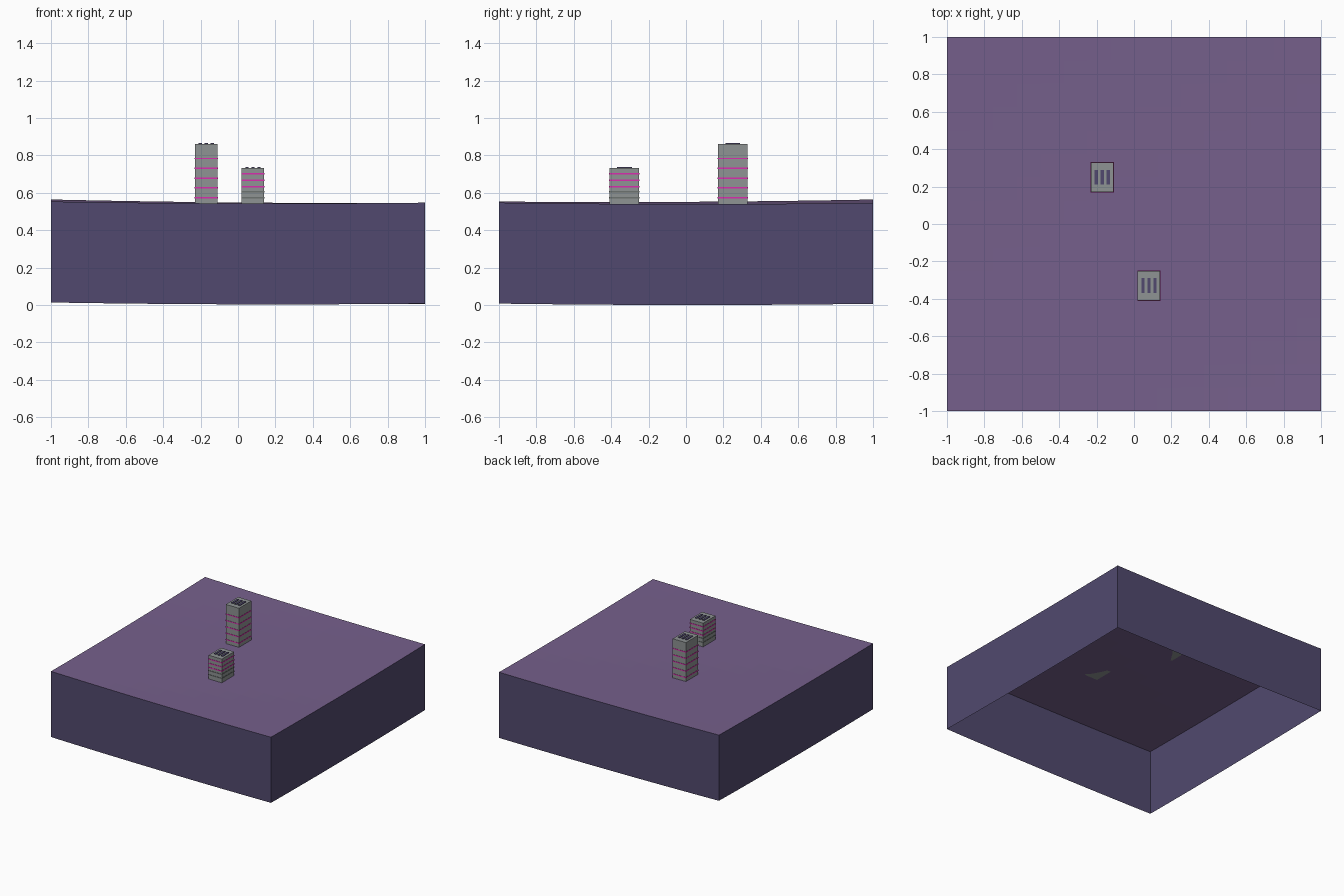
import bpy
import bmesh

cube = bpy.data.objects.get("Cube")
if cube:
    bpy.data.objects.remove(cube, do_unlink=True)


def make_material(name, srgb):
    color = [(c / 255 / 12.92) if c < 11 else ((c / 255 + 0.055) / 1.055) ** 2.4 for c in srgb] + [1]
    mat = bpy.data.materials.new(name)
    mat.use_nodes = True
    mat.diffuse_color = color
    mat.node_tree.nodes["Principled BSDF"].inputs["Base Color"].default_value = color
    return mat


PURPLE = make_material("ground purple", (118, 96, 140))
INDIGO = make_material("earth indigo", (81, 73, 110))
GREY = make_material("concrete grey", (142, 147, 147))
PINK = make_material("neon pink", (218, 45, 175))
SLATE = make_material("dull slate", (108, 114, 112))
WALL_DEPTH = 0.5395


def add_object(name, bm, *mats):
    mesh = bpy.data.meshes.new(name)
    bm.to_mesh(mesh)
    bm.free()
    for mat in mats:
        mesh.materials.append(mat)
    obj = bpy.data.objects.new(name, mesh)
    bpy.context.scene.collection.objects.link(obj)
    return obj


def add_box(name, low, high, mat):
    bm = bmesh.new()
    bmesh.ops.create_cube(bm, size=1)
    for v in bm.verts:
        v.co = [l + (c + 0.5) * (h - l) for c, l, h in zip(v.co, low, high)]
    return add_object(name, bm, mat)


def ground_height(x, y):
    bowl = 0.007 * (x * x + y * y)
    tilt = -0.006 * x + 0.0025 * y - 0.003 * x * y
    return 0.5385 + bowl + tilt


# Ground: gently dished sheet with skirt walls, open underneath
bm = bmesh.new()
bmesh.ops.create_grid(bm, x_segments=16, y_segments=16, size=1)
for v in bm.verts:
    v.co.z = ground_height(v.co.x, v.co.y)
rim = [e for e in bm.edges if e.is_boundary]
skirt = bmesh.ops.extrude_edge_only(bm, edges=rim)["geom"]
for item in skirt:
    if isinstance(item, bmesh.types.BMVert):
        item.co.z -= WALL_DEPTH
    elif isinstance(item, bmesh.types.BMFace):
        item.material_index = 1
bmesh.ops.recalc_face_normals(bm, faces=bm.faces)
if sum(f.normal.z for f in bm.faces) < 0:
    bmesh.ops.reverse_faces(bm, faces=bm.faces)
add_object("ground_block", bm, PURPLE, INDIGO)


def add_tower(name, x, y, top, pink_bands, slate_bands):
    half_x, half_y = 0.06, 0.08
    base = ground_height(x, y)
    add_box(name + "_body", (x - half_x, y - half_y, base),
            (x + half_x, y + half_y, top), GREY)
    # Thin light bands wrapped around the walls
    for mat, label, bands in ((PINK, "neon", pink_bands), (SLATE, "floor", slate_bands)):
        for i, z in enumerate(bands):
            add_box(f"{name}_{label}_band_{i + 1}",
                    (x - half_x - 0.002, y - half_y - 0.002, z - 0.004),
                    (x + half_x + 0.002, y + half_y + 0.002, z + 0.004), mat)
    # Three roof vents
    for i in (-1, 0, 1):
        cx = x + i * 0.032
        add_box(f"{name}_roof_vent_{i + 2}", (cx - 0.009, y - 0.04, top - 0.002),
                (cx + 0.009, y + 0.04, top + 0.005), INDIGO)


add_tower("tall_tower", -0.17, 0.25, 0.862, [0.574 + 0.0523 * i for i in range(5)], [])
add_tower("short_tower", 0.08, -0.33, 0.733, [0.633, 0.667, 0.702], [0.573, 0.606])
